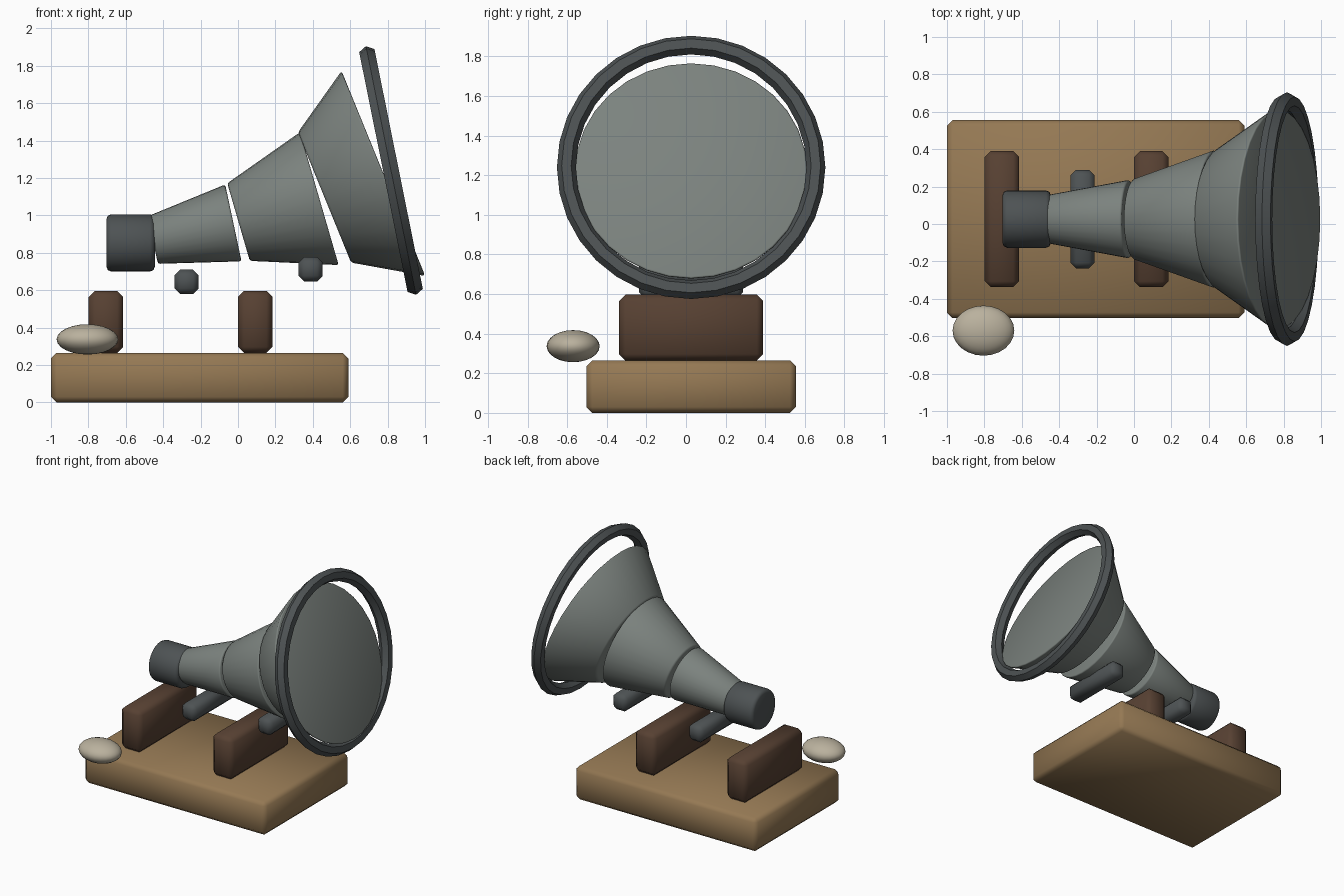
import bpy
import math

if "Cube" in bpy.data.objects:
    bpy.data.objects.remove(bpy.data.objects["Cube"])

MID_Y = 0.026  # centre line of the gun and its base


def material(name, r, g, b):
    mat = bpy.data.materials.new(name)
    mat.use_nodes = True
    mat.diffuse_color = (r, g, b, 1)
    mat.node_tree.nodes["Principled BSDF"].inputs["Base Color"].default_value = (r, g, b, 1)
    return mat


wood = material("tan wood", 0.30, 0.19, 0.088)
dark_wood = material("dark brown wood", 0.095, 0.052, 0.032)
metal = material("grey green metal", 0.20, 0.225, 0.21)
dark_metal = material("dark grey metal", 0.075, 0.085, 0.088)
stone = material("pale stone", 0.49, 0.44, 0.34)


def finish(name, mat, bevel=0, segments=1):
    """Name and colour the active object, round its edges, shade it smooth."""
    ob = bpy.context.object
    ob.name = name
    ob.data.materials.append(mat)
    if bevel:
        mod = ob.modifiers.new("rounded edges", "BEVEL")
        mod.width = bevel
        mod.segments = segments
        mod.limit_method = "ANGLE"
    bpy.ops.object.shade_smooth()
    return ob


def box(name, mat, x, y, z, bevel):
    """Bevelled block from its (min, max) extents."""
    centre = [(a + b) / 2 for a, b in (x, y, z)]
    bpy.ops.mesh.primitive_cube_add(size=1, location=centre)
    bpy.context.object.scale = [b - a for a, b in (x, y, z)]
    bpy.ops.object.transform_apply(location=False, rotation=False, scale=True)
    return finish(name, mat, bevel)


def barrel(name, mat, x, z, tilt, length, r_back, r_front, bevel):
    """Tapered section pointing along +x, its muzzle raised by tilt degrees."""
    bpy.ops.mesh.primitive_cone_add(
        vertices=32, radius1=r_back, radius2=r_front, depth=length,
        location=(x, MID_Y, z), rotation=(0, math.radians(90 - tilt), 0))
    return finish(name, mat, bevel, 2)


# Wooden base and its two cross supports
box("base", wood, (-1, 0.59), (-0.503, 0.555), (0, 0.265), 0.03)
for name, x in (("rear_support", -0.798), ("front_support", 0)):
    box(name, dark_wood, (x, x + 0.184), (-0.338, 0.39), (0.265, 0.597), 0.032)

# Metal crossbars under the barrel
for name, x, z in (("rear_crossbar", -0.34, 0.58), ("front_crossbar", 0.323, 0.647)):
    box(name, dark_metal, (x, x + 0.13), (-0.237, 0.289), (z, z + 0.13), 0.03)

# Breech and three flaring barrel sections
barrel("breech", dark_metal, -0.574, 0.853, 0, 0.258, 0.153, 0.153, 0.025)
barrel("rear_barrel", metal, -0.24, 0.914, 12, 0.44, 0.13, 0.21, 0.012)
barrel("middle_barrel", metal, 0.219, 1.027, 16.2, 0.45, 0.216, 0.37, 0.012)
barrel("flared_bell", metal, 0.62, 1.16, 22.2, 0.34, 0.376, 0.592, 0.014)

# Six sided hoop around the muzzle
bpy.ops.mesh.primitive_torus_add(
    major_radius=0.63, minor_radius=0.048, major_segments=32, minor_segments=6,
    location=(0.818, MID_Y, 1.24), rotation=(0, math.radians(90 - 11.4), 0))
finish("muzzle_hoop", dark_metal)
bpy.ops.object.shade_smooth_by_angle(angle=math.radians(30))

# Flattened stone beside the base
bpy.ops.mesh.primitive_uv_sphere_add(
    segments=24, ring_count=12, radius=1, location=(-0.805, -0.57, 0.337))
bpy.context.object.scale = (0.165, 0.134, 0.081)
finish("stone", stone)
